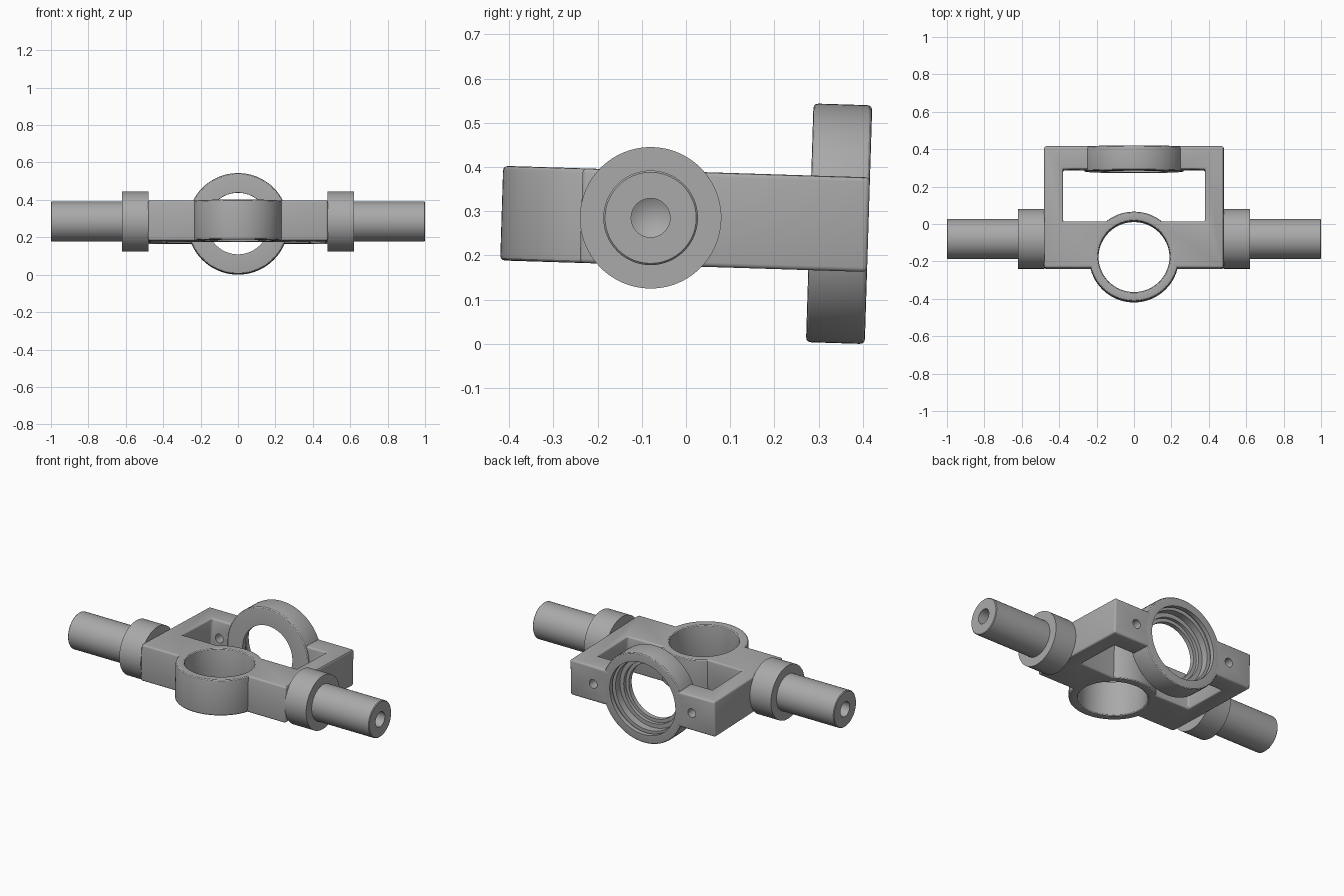
import bpy, bmesh, math
from mathutils import Matrix, Vector

cube = bpy.data.objects.get("Cube")
if cube:
    bpy.data.objects.remove(cube)

grey = bpy.data.materials.new("machined grey")
grey.use_nodes = True
grey.diffuse_color = (0.4, 0.4, 0.4, 1)
grey.node_tree.nodes["Principled BSDF"].inputs["Base Color"].default_value = (0.4, 0.4, 0.4, 1)

# The whole part leans slightly about the shaft axis
BASE = Matrix.Translation((0, -0.08, 0.285)) @ Matrix.Rotation(math.radians(-1.8), 4, 'X')
AXIS = {'Z': Matrix.Identity(4),
        'Y': Matrix.Rotation(-math.pi / 2, 4, 'X'),
        'X': Matrix.Rotation(math.pi / 2, 4, 'Y'),
        '-X': Matrix.Rotation(-math.pi / 2, 4, 'Y')}


def make_object(name, bm):
    bmesh.ops.recalc_face_normals(bm, faces=bm.faces)
    mesh = bpy.data.meshes.new(name)
    bm.to_mesh(mesh)
    bm.free()
    mesh.materials.append(grey)
    obj = bpy.data.objects.new(name, mesh)
    bpy.context.collection.objects.link(obj)
    obj.matrix_world = BASE
    return obj


def select(obj):
    bpy.ops.object.select_all(action='DESELECT')
    obj.select_set(True)
    bpy.context.view_layer.objects.active = obj


def smooth(obj):
    select(obj)
    bpy.ops.object.shade_smooth_by_angle(angle=math.radians(30))


def box(name, x, y, z):
    """Box from (min, max) ranges."""
    bm = bmesh.new()
    bmesh.ops.create_cube(bm, size=1)
    for v in bm.verts:
        v.co = Vector([(r[0] + r[1]) / 2 + c * (r[1] - r[0]) for c, r in zip(v.co, (x, y, z))])
    return make_object(name, bm)


def lathe(name, profile, axis, centre=(0, 0, 0), steps=72):
    """Revolve a closed (radius, height) profile around an axis."""
    bm = bmesh.new()
    rings = []
    for i in range(steps):
        a = 2 * math.pi * i / steps
        rings.append([bm.verts.new((r * math.cos(a), r * math.sin(a), h)) for r, h in profile])
    n = len(profile)
    for i in range(steps):
        p, q = rings[i], rings[(i + 1) % steps]
        for j in range(n):
            k = (j + 1) % n
            bm.faces.new((p[j], q[j], q[k], p[k]))
    bmesh.ops.remove_doubles(bm, verts=bm.verts, dist=1e-5)
    bmesh.ops.dissolve_degenerate(bm, dist=1e-6, edges=bm.edges)
    bm.transform(Matrix.Translation(centre) @ AXIS[axis])
    return make_object(name, bm)


def rounded(points, radius=0.012, steps=3):
    """Round every corner of a closed profile."""
    out = []
    for i, p in enumerate(points):
        c = Vector(p)
        a = c + (Vector(points[i - 1]) - c).normalized() * radius
        b = c + (Vector(points[(i + 1) % len(points)]) - c).normalized() * radius
        for s in range(steps + 1):
            t = s / steps
            out.append(tuple(a * (1 - t) ** 2 + c * 2 * t * (1 - t) + b * t * t))
    return out


def cylinder(name, radius, half, axis, centre):
    return lathe(name, [(0, -half), (radius, -half), (radius, half), (0, half)], axis, centre)


def cut(obj, cutter):
    mod = obj.modifiers.new("cut", 'BOOLEAN')
    mod.operation = 'DIFFERENCE'
    mod.solver = 'EXACT'
    mod.object = cutter
    select(obj)
    bpy.ops.object.modifier_apply(modifier=mod.name)
    bpy.data.objects.remove(cutter)


H = 0.107                      # half height of the frame
FRONT = (0, -0.097, 0)         # centre of the upright front eye
REAR = (0, 0.4265, 0)          # centre of the rear bearing ring

# Rectangular frame with open window and softened edges
frame = box("frame", (-0.48, 0.48), (-0.157, 0.493), (-H, H))
cut(frame, box("window_cutter", (-0.38, 0.38), (0.09, 0.37), (-0.3, 0.3)))
bevel = frame.modifiers.new("edges", 'BEVEL')
bevel.width = 0.01
bevel.segments = 3
select(frame)
bpy.ops.object.modifier_apply(modifier=bevel.name)

# Bores for both rings and the two screw holes in the rear bar
cut(frame, cylinder("front_cutter", 0.215, 0.3, 'Z', FRONT))
cut(frame, cylinder("rear_cutter", 0.25, 0.12, 'Y', REAR))
for side in (-1, 1):
    cut(frame, cylinder("screw_cutter", 0.026, 0.12, 'Y', (side * 0.327, REAR[1], 0)))
smooth(frame)

# Upright front eye
smooth(lathe("front_eye", rounded([(0.19, -H), (0.24, -H), (0.24, H), (0.19, H)]), 'Z', FRONT))

# Rear bearing ring: stepped seat with a retaining groove, open to the back
T = 0.0665
outer = rounded([(0.165, -T), (0.27, -T), (0.27, T), (0.218, T)])
outer = outer[3:12]            # keep only the outer rounded corners
seat = [(0.218, T), (0.218, 0.04), (0.232, 0.04), (0.232, 0.022), (0.21, 0.022),
        (0.21, -0.02), (0.185, -0.02), (0.185, -0.04), (0.165, -0.04), (0.165, -T)]
smooth(lathe("rear_ring", outer + seat, 'Y', REAR))

# Collared shafts with a drilled centre in each end
shaft = [(0, 0.46), (0.1, 0.46), (0.1, 0.478), (0.16, 0.478), (0.16, 0.62), (0.107, 0.62),
         (0.107, 0.996), (0.103, 1.0), (0.044, 1.0), (0.044, 0.86), (0, 0.835)]
for name, axis in (("left_shaft", 'X'), ("right_shaft", '-X')):
    smooth(lathe(name, shaft, axis))
